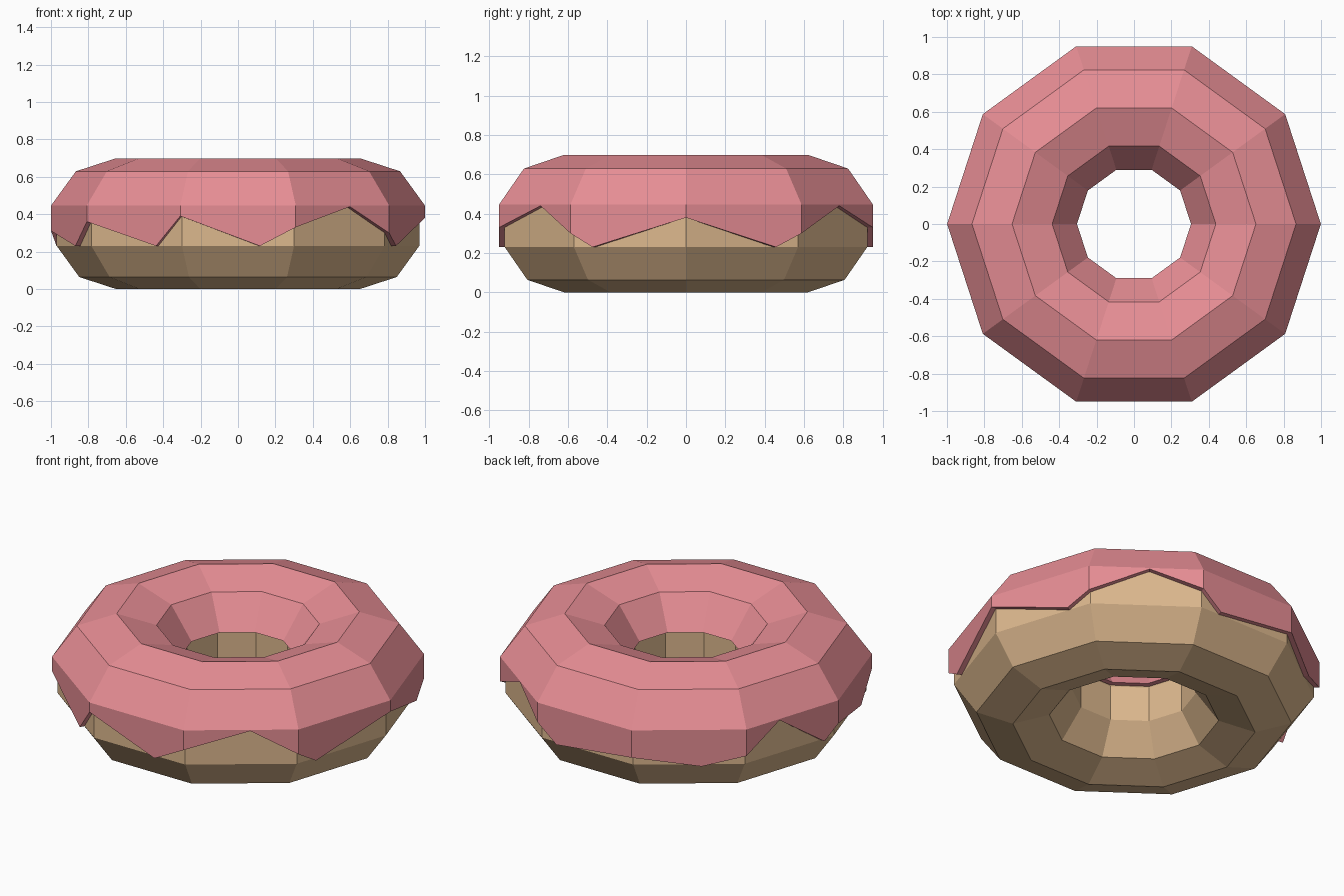
import bpy, bmesh
from math import sin, cos, pi, radians, floor

if "Cube" in bpy.data.objects:
    bpy.data.objects.remove(bpy.data.objects["Cube"])

SIDES = 10
MAJOR, MID_Z = 0.652, 0.334
DOUGH_R, ICING_R = 0.334, 0.365


def colour(name, rgb):
    mat = bpy.data.materials.new(name)
    mat.diffuse_color = (*rgb, 1)
    mat.use_nodes = True
    mat.node_tree.nodes["Principled BSDF"].inputs["Base Color"].default_value = mat.diffuse_color
    return mat


def tube_point(radius, degrees):
    a = radians(degrees)
    return MAJOR + radius * cos(a), MID_Z + radius * sin(a)


def on_decagon(s, r, z):
    # s counts decagon corners; fractions lie on the straight sides
    k, t = floor(s), s - floor(s)
    a, b = 2 * pi * k / SIDES, 2 * pi * (k + 1) / SIDES
    return (r * (cos(a) * (1 - t) + cos(b) * t),
            r * (sin(a) * (1 - t) + sin(b) * t), z)


def ring_object(name, columns, mat):
    # columns: list of (s, closed profile), joined all the way round
    bm = bmesh.new()
    rows = [[bm.verts.new(on_decagon(s, r, z)) for r, z in prof] for s, prof in columns]
    for i, row in enumerate(rows):
        nxt = rows[(i + 1) % len(rows)]
        for j in range(len(row)):
            m = (j + 1) % len(row)
            bm.faces.new((row[j], nxt[j], nxt[m], row[m]))
    bmesh.ops.recalc_face_normals(bm, faces=bm.faces)
    mesh = bpy.data.meshes.new(name)
    bm.to_mesh(mesh)
    bm.free()
    mesh.materials.append(mat)
    obj = bpy.data.objects.new(name, mesh)
    bpy.context.collection.objects.link(obj)
    return obj


# Dough: ten-sided tube round a decagon
dough_profile = [tube_point(DOUGH_R, 18 + 36 * i) for i in range(10)]
ring_object("dough", [(k, dough_profile) for k in range(SIDES)],
            colour("dough_tan", (0.72, 0.48, 0.27)))

# Icing: thick shell over the top half, with an uneven dripping outer edge
drips = [(0, .38), (.78, .23), (1, .30), (1.53, .44), (2, .33), (2.2, .23),
         (3, .285), (3.61, .23), (4, .29), (4.36, .44), (4.85, .23), (5, .31),
         (5.68, .23), (6, .36), (6.74, .23), (7, .39), (7.69, .23), (8, .33),
         (8.58, .44), (9, .30), (9.19, .23)]
ARC = (162, 126, 90, 54, 18)


def icing_profile(z):
    outer = [tube_point(ICING_R, a) for a in ARC]
    inner = [tube_point(DOUGH_R - 0.003, a) for a in ARC]
    inner[0] = (inner[0][0], outer[0][1])
    return outer + [(outer[-1][0], z), (inner[-1][0], z)] + inner[::-1]


ring_object("icing", [(s, icing_profile(z)) for s, z in drips],
            colour("icing_pink", (0.80, 0.27, 0.30)))
